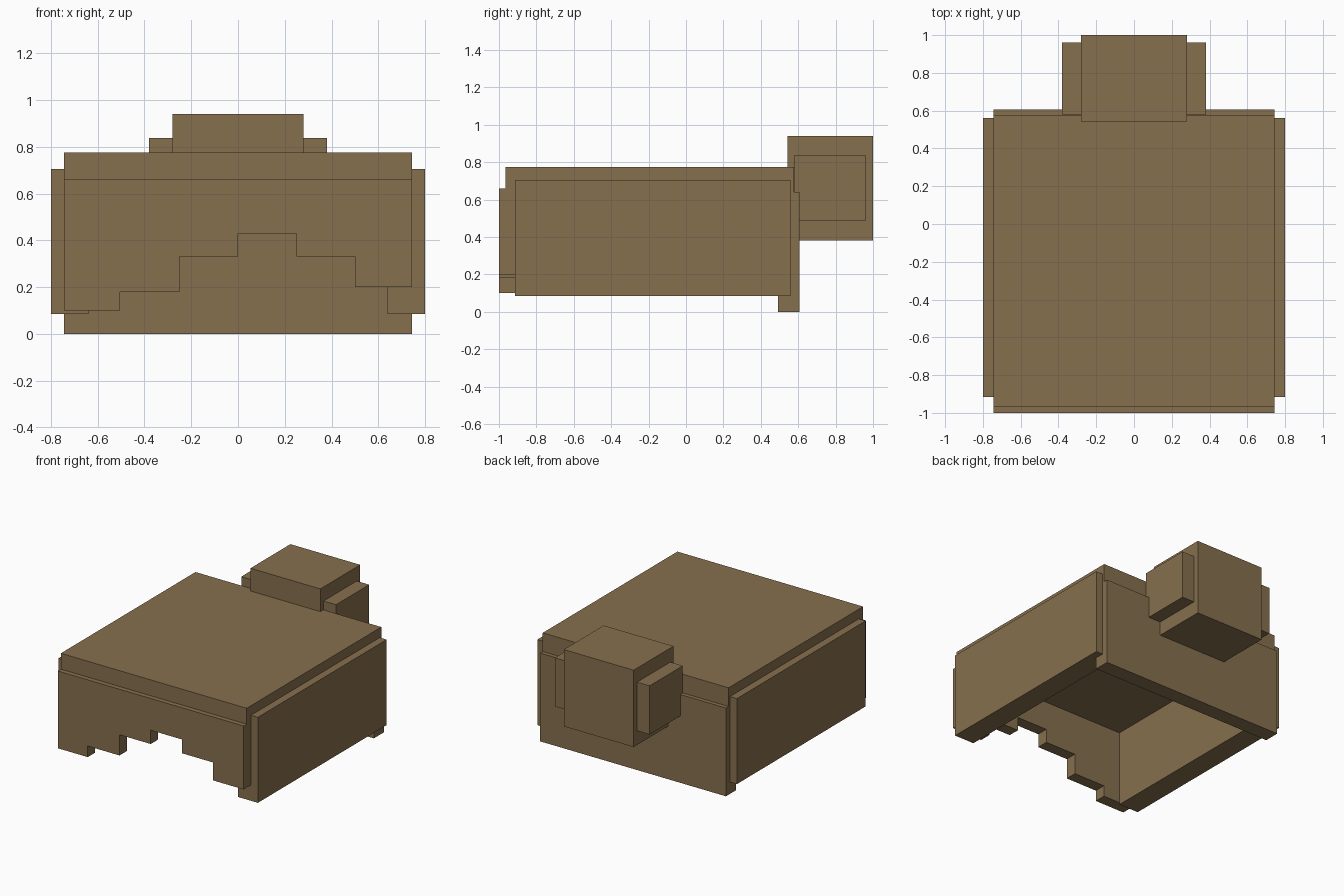
import bpy
import bmesh

cube = bpy.data.objects.get("Cube")
if cube:
    bpy.data.objects.remove(cube, do_unlink=True)

# Single brown colour
brown = bpy.data.materials.new("brown")
brown.use_nodes = True
colour = (0.24, 0.16, 0.077, 1)
brown.diffuse_color = colour
brown.node_tree.nodes["Principled BSDF"].inputs["Base Color"].default_value = colour


def slab(name, outline, y0, y1):
    """Extrude an x-z outline from y0 to y1."""
    bm = bmesh.new()
    face = bm.faces.new([bm.verts.new((x, y0, z)) for x, z in outline])
    grown = bmesh.ops.extrude_face_region(bm, geom=[face])["geom"]
    moved = [v for v in grown if isinstance(v, bmesh.types.BMVert)]
    bmesh.ops.translate(bm, verts=moved, vec=(0, y1 - y0, 0))
    bmesh.ops.recalc_face_normals(bm, faces=bm.faces)
    mesh = bpy.data.meshes.new(name)
    bm.to_mesh(mesh)
    bm.free()
    mesh.materials.append(brown)
    obj = bpy.data.objects.new(name, mesh)
    bpy.context.collection.objects.link(obj)
    return obj


def box(name, x0, x1, y0, y1, z0, z1):
    return slab(name, [(x0, z0), (x1, z0), (x1, z1), (x0, z1)], y0, y1)


W = 0.745

# Front panel with a stepped lower edge
steps = [(-W, 0.10), (-0.505, 0.18), (-0.25, 0.33), (0, 0.43), (0.25, 0.33), (0.5, 0.20)]
ends = [x for x, z in steps[1:]] + [W]
outline = []
for (x, z), end in zip(steps, ends):
    outline += [(x, z), (end, z)]
slab("front_panel", outline + [(W, 0.66), (-W, 0.66)], -1.0, -0.915)

# Rest of the hollow body, open underneath
box("top_panel", -W, W, -0.965, 0.577, 0.64, 0.775)
box("back_panel", -W, W, 0.493, 0.607, 0, 0.64)
for side, s in (("left", 1), ("right", -1)):
    a, b = sorted((s * 0.64, s * 0.8))
    box(side + "_panel", a, b, -0.915, 0.56, 0.085, 0.705)

# Block on the back, with a lower block showing at both sides
box("rear_block", -0.28, 0.28, 0.543, 1.0, 0.383, 0.94)
box("rear_side_block", -0.38, 0.38, 0.58, 0.96, 0.485, 0.838)
